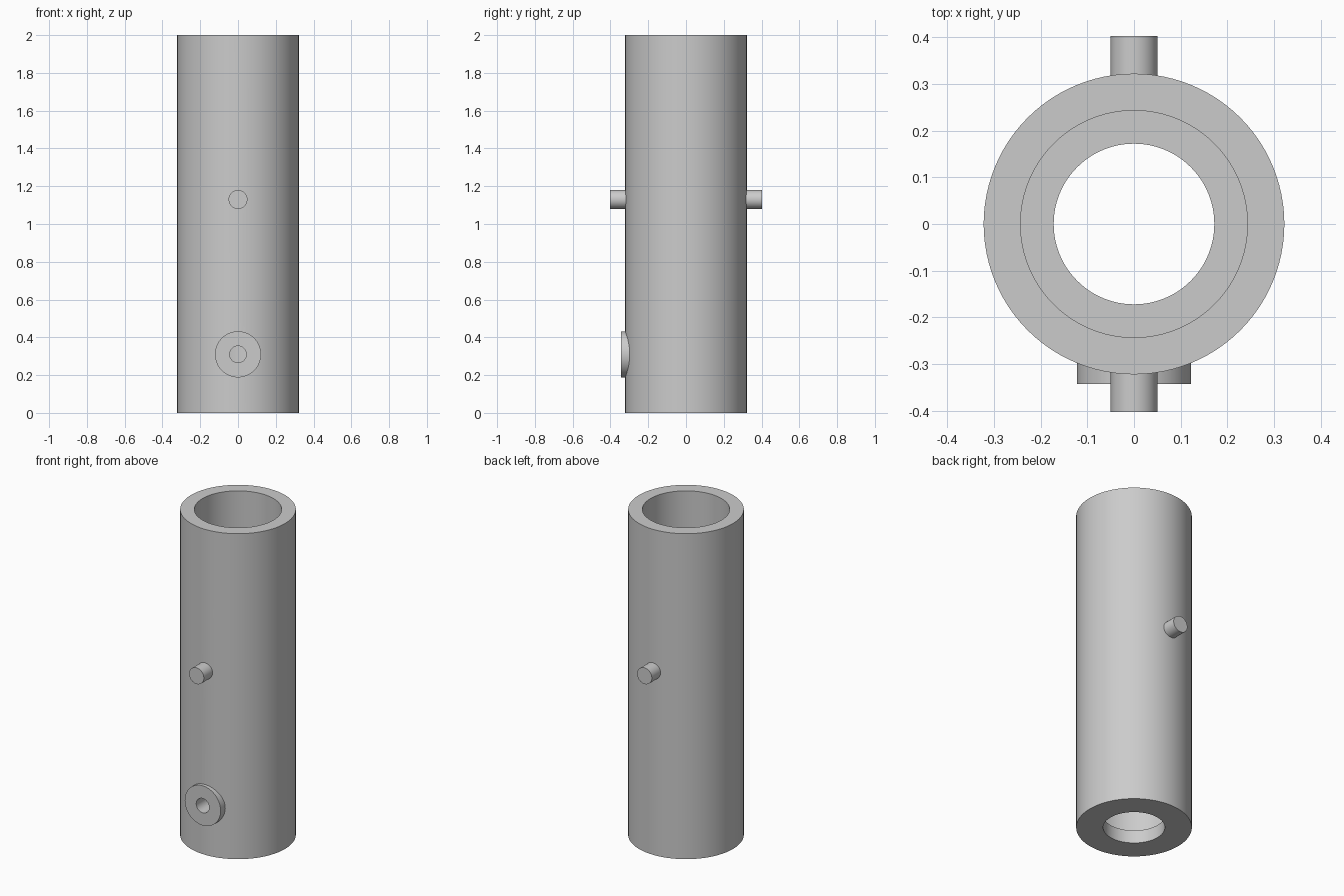
import bpy, bmesh, math

if "Cube" in bpy.data.objects:
    bpy.data.objects.remove(bpy.data.objects["Cube"])

grey = bpy.data.materials.new("plain_grey")
grey.diffuse_color = (0.6, 0.6, 0.6, 1)
grey.use_nodes = True
grey.node_tree.nodes["Principled BSDF"].inputs["Base Color"].default_value = grey.diffuse_color


def lathe(name, profile, steps=96):
    """Spin a closed (radius, height) profile around z."""
    bm = bmesh.new()
    verts = [bm.verts.new((r, 0, z)) for r, z in profile]
    edges = [bm.edges.new((verts[i], verts[(i + 1) % len(verts)]))
             for i in range(len(verts))]
    bmesh.ops.spin(bm, geom=verts + edges, cent=(0, 0, 0), axis=(0, 0, 1),
                   angle=2 * math.pi, steps=steps)
    bmesh.ops.remove_doubles(bm, verts=bm.verts, dist=1e-5)
    bmesh.ops.recalc_face_normals(bm, faces=bm.faces)
    mesh = bpy.data.meshes.new(name)
    bm.to_mesh(mesh)
    bm.free()
    obj = bpy.data.objects.new(name, mesh)
    bpy.context.collection.objects.link(obj)
    return obj


def rod(name, radius, y0, y1, z, sides=48):
    """Solid cylinder running along y."""
    bpy.ops.mesh.primitive_cylinder_add(
        vertices=sides, radius=radius, depth=abs(y1 - y0),
        location=(0, (y0 + y1) / 2, z), rotation=(math.pi / 2, 0, 0))
    obj = bpy.context.object
    obj.name = name
    return obj


def select(obj):
    bpy.ops.object.select_all(action='DESELECT')
    obj.select_set(True)
    bpy.context.view_layer.objects.active = obj


# Tube with a wide bore and a narrower opening in its thin floor
tube = lathe("tube", [(0.322, 0), (0.322, 2), (0.243, 2),
                      (0.243, 0.08), (0.172, 0.08), (0.172, 0)])

# Round boss low on the front
boss = rod("port_boss", 0.122, -0.343, -0.27, 0.31, 64)

# Side pins, front and back
pins = [rod("front_pin", 0.05, -0.403, -0.28, 1.13),
        rod("back_pin", 0.05, 0.403, 0.28, 1.13)]

# Port hole drilled through the boss and the front wall
drill = rod("port_drill", 0.044, -0.45, -0.1, 0.31)
drill.hide_render = True
for obj in (tube, boss):
    cut = obj.modifiers.new("port_hole", 'BOOLEAN')
    cut.operation = 'DIFFERENCE'
    cut.solver = 'EXACT'
    cut.object = drill
    select(obj)
    bpy.ops.object.modifier_apply(modifier=cut.name)
bpy.data.objects.remove(drill)

# Colour and shading
for obj in [tube, boss] + pins:
    obj.data.materials.clear()
    obj.data.materials.append(grey)
    select(obj)
    bpy.ops.object.shade_smooth_by_angle(angle=math.radians(30))
